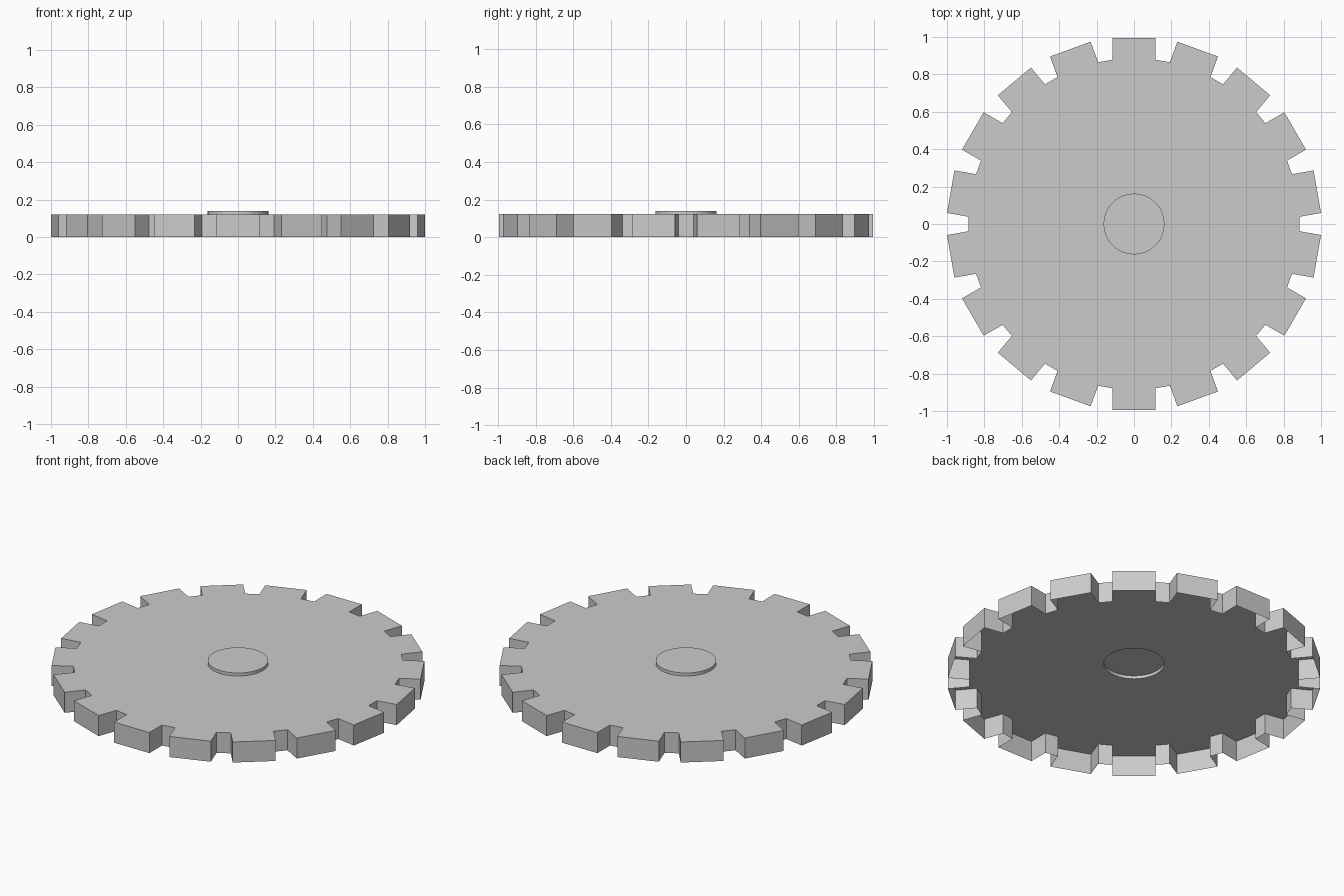
import bpy, bmesh
from math import cos, sin, pi

if "Cube" in bpy.data.objects:
    bpy.data.objects.remove(bpy.data.objects["Cube"], do_unlink=True)

TEETH, TIP, ROOT, HALF_WIDTH = 18, 0.995, 0.878, 0.1155
PLATE_Z, HUB_Z, HUB_R, HUB_SIDES = 0.122, 0.14, 0.163, 36

grey = bpy.data.materials.new("plain_grey")
grey.use_nodes = True
colour = (0.6, 0.6, 0.6, 1)
grey.diffuse_color = colour
grey.node_tree.nodes["Principled BSDF"].inputs["Base Color"].default_value = colour


def add_loop(bm, outline, z):
    """Closed ring of vertices and edges at height z."""
    verts = [bm.verts.new((x, y, z)) for x, y in outline]
    edges = [bm.edges.new((a, b)) for a, b in zip(verts, verts[1:] + verts[:1])]
    return verts, edges


def add_wall(bm, low, high):
    """Outward-facing band between two counter-clockwise rings."""
    n = len(low)
    for i in range(n):
        j = (i + 1) % n
        bm.faces.new((low[i], low[j], high[j], high[i]))


def finish(bm, name):
    mesh = bpy.data.meshes.new(name)
    bm.to_mesh(mesh)
    bm.free()
    mesh.materials.append(grey)
    obj = bpy.data.objects.new(name, mesh)
    bpy.context.collection.objects.link(obj)
    return obj


# Toothed outline: each tooth has parallel sides and a flat tip
outline = []
for t in range(TEETH):
    a = 2 * pi * (t + 0.5) / TEETH
    for r, s in ((ROOT, -1), (TIP, -1), (TIP, 1), (ROOT, 1)):
        w = s * HALF_WIDTH
        outline.append((r * cos(a) - w * sin(a), r * sin(a) + w * cos(a)))
circle = [(HUB_R * cos(2 * pi * i / HUB_SIDES), HUB_R * sin(2 * pi * i / HUB_SIDES))
          for i in range(HUB_SIDES)]

# Gear shell: rim wall and top plate with a centre hole, open underneath
bm = bmesh.new()
low, _ = add_loop(bm, outline, 0)
high, rim_edges = add_loop(bm, outline, PLATE_Z)
_, hole_edges = add_loop(bm, circle, PLATE_Z)
add_wall(bm, low, high)
plate = bmesh.ops.triangle_fill(bm, edges=rim_edges + hole_edges, use_beauty=True,
                                normal=(0, 0, 1))
for item in plate["geom"]:
    if isinstance(item, bmesh.types.BMFace):
        item.normal_update()
        if item.normal.z < 0:
            item.normal_flip()
finish(bm, "gear_shell")

# Raised hub: low round cap, hollow underneath
bm = bmesh.new()
low, _ = add_loop(bm, circle, PLATE_Z)
high, _ = add_loop(bm, circle, HUB_Z)
add_wall(bm, low, high)
bm.faces.new(high)
finish(bm, "hub_cap")
